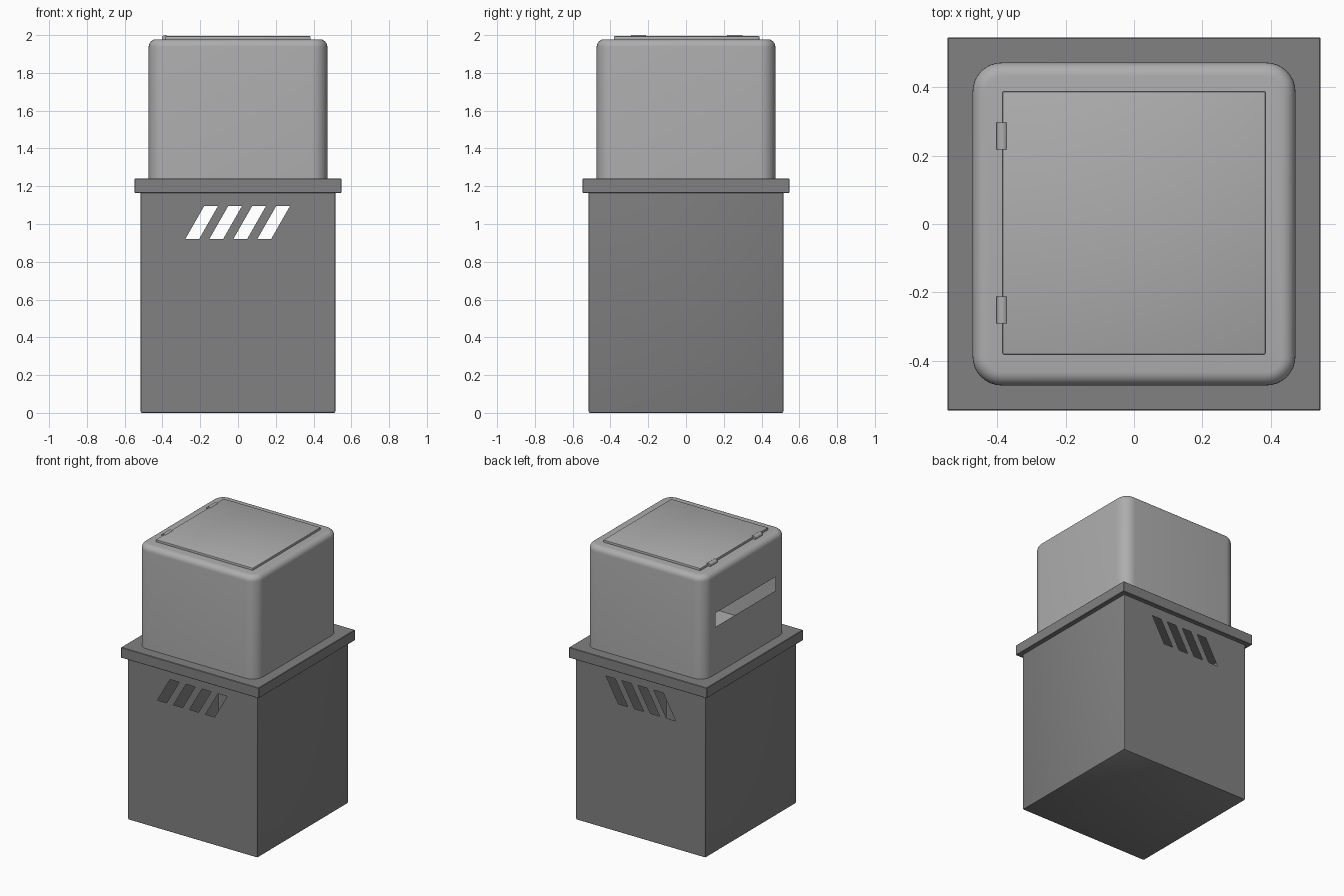
import bpy, bmesh, math
from mathutils import Matrix

if "Cube" in bpy.data.objects:
    bpy.data.objects.remove(bpy.data.objects["Cube"])


def material(name, v):
    m = bpy.data.materials.new(name)
    m.diffuse_color = (v, v, v, 1)
    m.use_nodes = True
    m.node_tree.nodes["Principled BSDF"].inputs["Base Color"].default_value = m.diffuse_color
    return m


LIGHT = material("light grey", 0.42)
DARK = material("dark grey", 0.22)


def box(x, y, z0, z1, cy=0.0):
    bm = bmesh.new()
    bmesh.ops.create_cube(bm, size=1)
    for v in bm.verts:
        v.co = (v.co.x * 2 * x, v.co.y * 2 * y + cy, z0 if v.co.z < 0 else z1)
    return bm


def bevel(bm, edges, width, segments):
    bmesh.ops.bevel(bm, geom=edges, offset=width, segments=segments,
                    profile=0.5, affect='EDGES')


def finish(bm, name, mat):
    bm.normal_update()
    me = bpy.data.meshes.new(name)
    bm.to_mesh(me)
    bm.free()
    me.materials.append(mat)
    ob = bpy.data.objects.new(name, me)
    bpy.context.collection.objects.link(ob)
    bpy.ops.object.select_all(action='DESELECT')
    ob.select_set(True)
    bpy.context.view_layer.objects.active = ob
    bpy.ops.object.shade_smooth_by_angle(angle=math.radians(30))
    return ob


# Base bin: thin open-topped shell with slanted vents front and back
H, B, TOP = 0.515, 0.007, 1.165
bm = box(H, H, 0, TOP)
bm.normal_update()
bmesh.ops.delete(bm, geom=[f for f in bm.faces if f.normal.z > 0.9], context='FACES')
bevel(bm, [e for e in bm.edges if not e.is_boundary], B, 2)
bm.normal_update()
bmesh.ops.delete(bm, geom=[f for f in bm.faces if abs(f.normal.y) > 0.999],
                 context='FACES_ONLY')
low = [-H + B]
for i in range(4):
    low += [-0.279 + 0.127 * i, -0.206 + 0.127 * i]
low.append(H - B)
high = [low[0]] + [x + 0.1 for x in low[1:-1]] + [low[-1]]
for s in (-1, 1):
    rows = [[bm.verts.new((x, s * H, z)) for x in xs]
            for xs, z in ((low, B), (low, 0.92), (high, 1.095), (high, TOP))]
    for r in range(3):
        for c in range(len(low) - 1):
            if r == 1 and c % 2:
                continue  # vent opening
            quad = [rows[r][c], rows[r][c + 1], rows[r + 1][c + 1], rows[r + 1][c]]
            bm.faces.new(quad if s < 0 else quad[::-1])
bmesh.ops.remove_doubles(bm, verts=bm.verts, dist=0.0005)
finish(bm, "base_bin", DARK)

# Rim slab between base and hood
bm = box(0.547, 0.547, TOP, 1.24)
bevel(bm, list(bm.edges), 0.003, 1)
finish(bm, "rim", DARK)

# Rounded hood, hollow, with a slot on the left side
W, Z0, Z1 = 0.473, 1.241, 1.978
bm = box(W, W, Z0, Z1)
bevel(bm, [e for e in bm.edges if abs(e.verts[0].co.z - e.verts[1].co.z) > 0.1], 0.085, 8)
bevel(bm, [e for e in bm.edges if all(v.co.z > Z1 - 1e-4 for v in e.verts)], 0.04, 6)
bm.normal_update()
side = min(bm.faces, key=lambda f: f.calc_center_median().x - f.calc_area())
bmesh.ops.inset_individual(bm, faces=[side], thickness=0.02)
for v in side.verts:
    v.co = (-W, 0.34 if v.co.y > 0 else -0.34, 1.68 if v.co.z > 1.6 else 1.58)
bmesh.ops.delete(bm, geom=[side], context='FACES')
finish(bm, "hood", LIGHT)

# Lid panel on top
bm = box(0.385, 0.385, 1.97, 1.994, 0.003)
bevel(bm, list(bm.edges), 0.003, 2)
finish(bm, "lid", LIGHT)

# Two hinge barrels along the left edge of the lid
for name, y in (("hinge_back", 0.258), ("hinge_front", -0.252)):
    bm = bmesh.new()
    bmesh.ops.create_cone(bm, cap_ends=True, segments=24, radius1=0.0175,
                          radius2=0.0175, depth=0.08,
                          matrix=Matrix.Translation((-0.386, y, 1.9825))
                          @ Matrix.Rotation(math.pi / 2, 4, 'X'))
    finish(bm, name, LIGHT)
